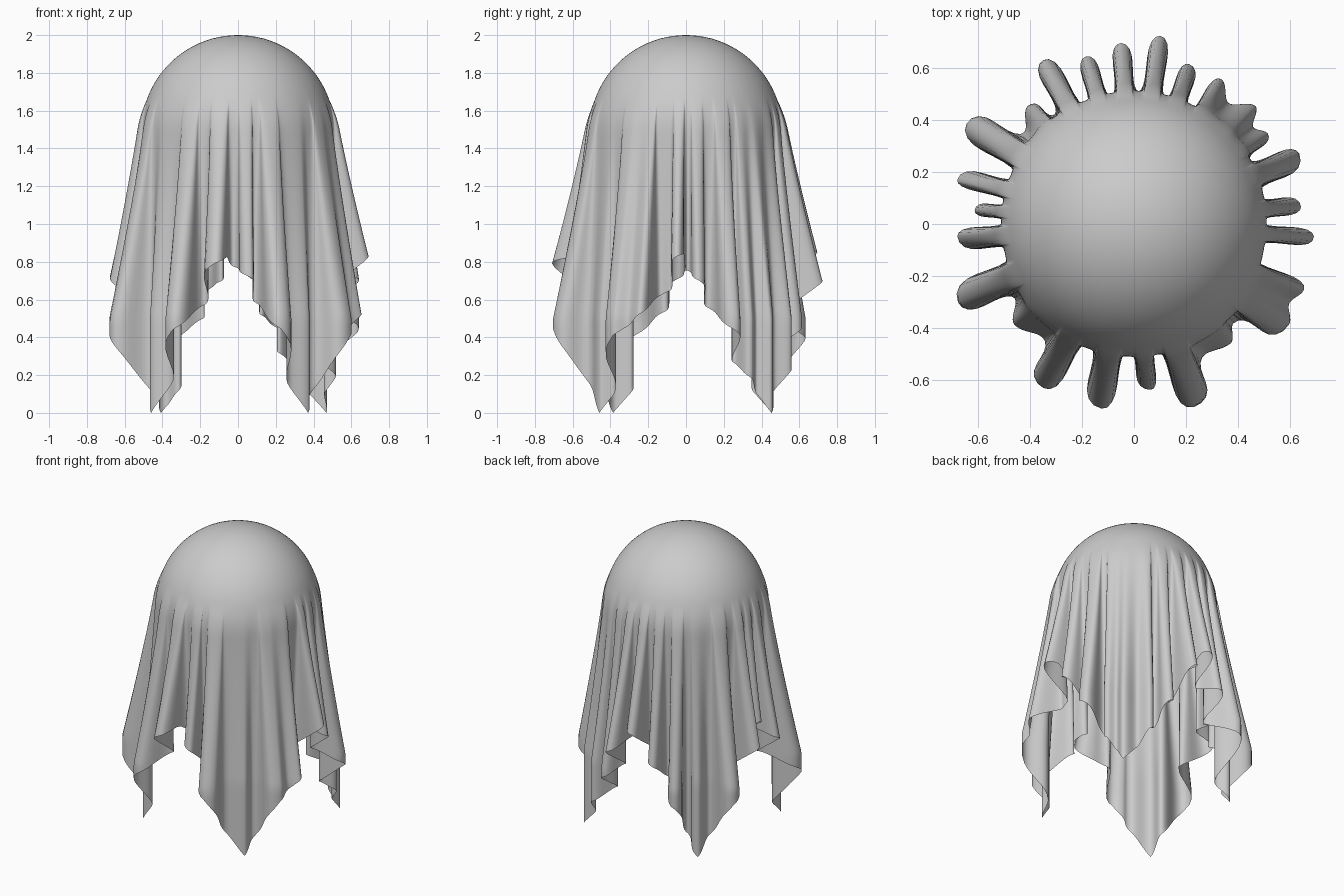
import bpy, bmesh, math

if "Cube" in bpy.data.objects:
    bpy.data.objects.remove(bpy.data.objects["Cube"])

R, CZ = 0.512, 1.488          # dome radius and centre height
FOLD_TOP = 1.66               # height where the folds start
SUB, DOME_ROWS, SKIRT_ROWS = 9, 18, 46

# Plan outline of the folds, counter-clockwise: (angle in degrees, radius)
FOLDS = [(-4, .70), (1, .49), (6, .645), (13, .49), (23, .69), (29, .51), (34, .62),
         (39, .59), (44, .65), (52, .59), (59, .65), (64, .49), (71, .65), (76, .50),
         (82, .73), (88, .51), (94, .71), (100, .50), (106, .67), (112, .49),
         (119, .72), (126, .52), (132, .61), (140, .55), (149, .75), (158, .49),
         (166, .70), (170, .50), (175, .62), (179, .50), (184, .68), (193, .48),
         (204, .74), (212, .54), (220, .60), (231, .56), (241, .72), (249, .49),
         (260, .72), (267, .49), (276, .64), (280, .49), (288, .74), (299, .57),
         (309, .59), (315, .54), (327, .71), (333, .67), (339, .70), (344, .49),
         (350, .48)]
TIPS = [44, 132, 220, 309]    # fold angles where the cloth corners hang

# Sample the outline; fold sides are steep, crests are full and rounded
outline, tip_cols = [], []
for i, (a0, r0) in enumerate(FOLDS):
    a1, r1 = FOLDS[(i + 1) % len(FOLDS)]
    a1 += 360 if a1 < a0 else 0
    if a0 in TIPS:
        tip_cols.append(len(outline))
    deep = abs(r1 - r0) > 0.08
    k = 0.14 if deep else 0.0
    bias = math.copysign(0.09, r0 - r1) if deep else 0.0
    for j in range(SUB):
        u = j / SUB
        s = u + k * math.sin(2 * math.pi * u) + bias * math.sin(math.pi * u)
        c = (1 - math.cos(math.pi * u)) / 2
        outline.append((math.radians(a0 + (a1 - a0) * s), r0 + (r1 - r0) * c))
N = len(outline)

# Hem height: 0 at the corner tips, highest halfway, measured along the cloth edge
pts = [(r * math.cos(a), r * math.sin(a)) for a, r in outline]
hem = [0.0] * N
for n, start in enumerate(tip_cols):
    count = (tip_cols[(n + 1) % 4] - start) % N
    run = [0.0]
    for j in range(count):
        steep = 1.7 if min(j, count - 1 - j) < 2 * SUB else 1.0   # steeper at the tips
        step = math.dist(pts[(start + j) % N], pts[(start + j + 1) % N])
        run.append(run[-1] + step * steep)
    for j in range(count):
        f = abs(2 * run[j] / run[-1] - 1)
        lift = 0.3 * (outline[(start + j) % N][1] - 0.58) * (1 - f)
        hem[(start + j) % N] = 0.83 * (1 - f ** 1.2) + lift


def cloth_radius(z, fold_r, hem_z):
    """Dome radius flaring into the full fold outline towards the hem."""
    base = math.sqrt(max(R * R - max(z - CZ, 0) ** 2, 0))
    full = min(0.8, max(0.5, hem_z))
    g = min(1.0, max(0.0, (FOLD_TOP - z) / (FOLD_TOP - full)) ** 1.15)
    return base + (fold_r - base) * g


# Draped cloth: dome rows, then folded skirt rows down to the hem
bm = bmesh.new()
top = bm.verts.new((0, 0, CZ + R))
end = math.acos((FOLD_TOP - CZ) / R)
rows = []
for i in range(1, DOME_ROWS + SKIRT_ROWS + 1):
    row = []
    for (a, fr), hz in zip(outline, hem):
        if i <= DOME_ROWS:
            z = CZ + R * math.cos(end * i / DOME_ROWS)
        else:
            z = FOLD_TOP + (hz - FOLD_TOP) * (i - DOME_ROWS) / SKIRT_ROWS
        r = cloth_radius(z, fr, hz)
        row.append(bm.verts.new((r * math.cos(a), r * math.sin(a), z)))
    rows.append(row)
for j in range(N):
    k = (j + 1) % N
    bm.faces.new((top, rows[0][j], rows[0][k]))
    for up, low in zip(rows, rows[1:]):
        bm.faces.new((up[j], low[j], low[k], up[k]))
for f in bm.faces:
    f.smooth = True
mesh = bpy.data.meshes.new("draped_cloth")
bm.to_mesh(mesh)
bm.free()
cloth = bpy.data.objects.new("draped_cloth", mesh)
bpy.context.collection.objects.link(cloth)
